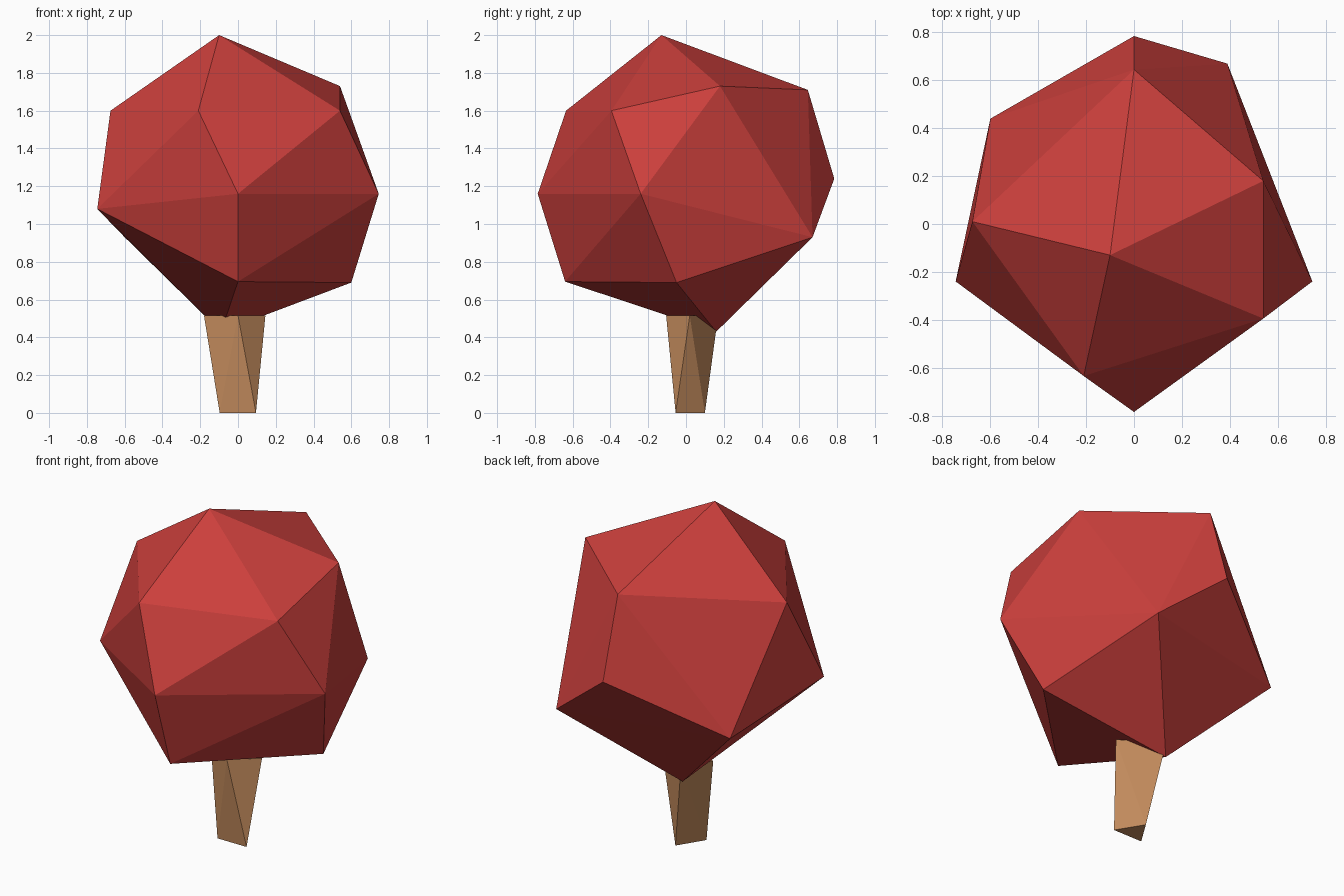
import bpy, bmesh


def faceted(name, points, color):
    """Low-poly solid: convex hull wrapped around a few corner points."""
    bm = bmesh.new()
    for p in points:
        bm.verts.new(p)
    bmesh.ops.convex_hull(bm, input=bm.verts[:])
    bmesh.ops.recalc_face_normals(bm, faces=bm.faces[:])
    mesh = bpy.data.meshes.new(name)
    bm.to_mesh(mesh)
    bm.free()
    obj = bpy.data.objects.new(name, mesh)
    bpy.context.collection.objects.link(obj)
    mat = bpy.data.materials.new(name + "_color")
    mat.diffuse_color = color
    mesh.materials.append(mat)
    return obj


# Crown: irregular faceted ball, corners listed from the top down
crown = [
    (-0.10, -0.13, 2.00),
    (0.54, 0.18, 1.73), (0.00, 0.645, 1.71),
    (-0.21, -0.635, 1.60), (0.54, -0.395, 1.60), (-0.675, 0.01, 1.60),
    (0.00, 0.785, 1.24), (0.00, -0.785, 1.16), (0.745, -0.24, 1.16), (-0.745, -0.24, 1.08),
    (0.39, 0.67, 0.93), (-0.60, 0.44, 0.93),
    (0.00, -0.64, 0.695), (0.60, -0.05, 0.69),
    (-0.09, 0.16, 0.43),
]
faceted("crown", crown, (0.60, 0.05, 0.045, 1))

# Trunk: three-cornered foot flaring to a four-cornered top
trunk = [
    (-0.097, -0.055, 0.0), (0.095, -0.055, 0.0), (0.0, 0.10, 0.0),
    (-0.18, 0.0, 0.515), (0.0, -0.105, 0.515), (0.145, 0.02, 0.515), (-0.085, 0.17, 0.515),
]
faceted("trunk", trunk, (0.55, 0.26, 0.11, 1))
